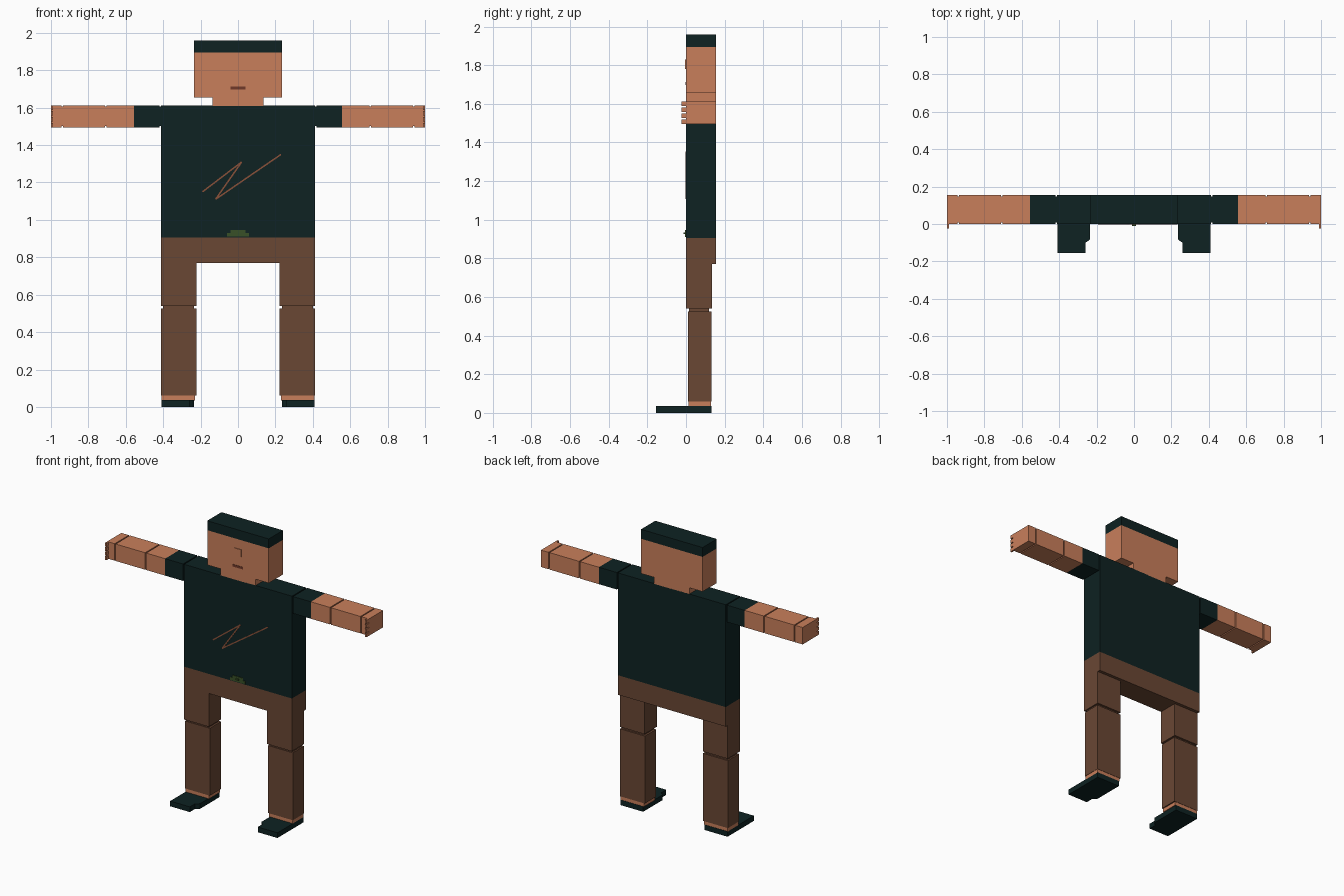
import bpy
import bmesh
from mathutils import Vector

if "Cube" in bpy.data.objects:
    bpy.data.objects.remove(bpy.data.objects["Cube"])


def material(name, rgb):
    m = bpy.data.materials.new(name)
    m.diffuse_color = (*rgb, 1)
    m.use_nodes = True
    m.node_tree.nodes["Principled BSDF"].inputs["Base Color"].default_value = m.diffuse_color
    return m


SKIN = material("skin tan", (0.584, 0.212, 0.105))
DARK = material("dark teal", (0.0044, 0.016, 0.016))
BROWN = material("trouser brown", (0.144, 0.063, 0.034))
LIP = material("lip brown", (0.16, 0.04, 0.022))
GREEN = material("buckle green", (0.04, 0.08, 0.02))
RUST = material("rust orange", (0.25, 0.08, 0.04))


def finish(name, bm, mat):
    bmesh.ops.recalc_face_normals(bm, faces=bm.faces)
    mesh = bpy.data.meshes.new(name)
    bm.to_mesh(mesh)
    bm.free()
    mesh.materials.append(mat)
    obj = bpy.data.objects.new(name, mesh)
    bpy.context.collection.objects.link(obj)
    return obj


def box(name, mat, x, y, z):
    """Box from (min, max) ranges."""
    bm = bmesh.new()
    bmesh.ops.create_cube(bm, size=1)
    for v in bm.verts:
        v.co = [r[0] if c < 0 else r[1] for c, r in zip(v.co, (x, y, z))]
    return finish(name, bm, mat)


def pair(name, mat, x, y, z):
    """The same box on the right and left side."""
    box(name + "_right", mat, x, y, z)
    box(name + "_left", mat, (-x[1], -x[0]), y, z)


def prism(name, mat, outline, z):
    """Plan outline extruded in z, on both sides."""
    for side, s in (("_right", 1), ("_left", -1)):
        bm = bmesh.new()
        face = bm.faces.new([bm.verts.new((s * px, py, z[0])) for px, py in outline])
        ext = bmesh.ops.extrude_face_region(bm, geom=[face])["geom"]
        for v in ext:
            if isinstance(v, bmesh.types.BMVert):
                v.co.z = z[1]
        finish(name + side, bm, mat)


DEPTH = (0, 0.155)

# Head
box("head", SKIN, (-0.235, 0.235), DEPTH, (1.655, 1.895))
box("hair", DARK, (-0.235, 0.235), DEPTH, (1.895, 1.96))
box("neck", SKIN, (-0.135, 0.135), DEPTH, (1.61, 1.655))
box("nose", SKIN, (-0.025, 0.025), (-0.004, 0.002), (1.78, 1.83))
box("mouth", LIP, (-0.04, 0.04), (-0.002, 0.002), (1.697, 1.713))

# Torso and hips
box("shirt", DARK, (-0.412, 0.412), DEPTH, (0.905, 1.612))
box("hips", BROWN, (-0.412, 0.412), DEPTH, (0.77, 0.905))
box("buckle", GREEN, (-0.058, 0.058), (-0.004, 0.002), (0.91, 0.93))
box("buckle_top", GREEN, (-0.04, 0.04), (-0.004, 0.002), (0.93, 0.947))
box("buckle_pin", GREEN, (-0.01, 0.01), (-0.012, 0), (0.925, 0.935))

# Thin zigzag stroke on the chest
zigzag = [(-0.19, 1.15), (0.02, 1.31), (-0.12, 1.11), (0.23, 1.35)]
bm = bmesh.new()
for a, b in zip(zigzag, zigzag[1:]):
    a, b = Vector((a[0], -0.002, a[1])), Vector((b[0], -0.002, b[1]))
    d = (b - a).normalized()
    n = Vector((-d.z, 0, d.x)) * 0.004
    bm.faces.new([bm.verts.new(p) for p in (a - n, b - n, b + n, a + n)])
chest = finish("chest_stroke", bm, RUST)
solid = chest.modifiers.new("thickness", 'SOLIDIFY')
solid.thickness = 0.002
solid.offset = 0

# Arms, with slightly inset joints between the segments
ARM = (1.495, 1.612)
pair("sleeve", DARK, (0.42, 0.557), DEPTH, ARM)
pair("upper_arm", SKIN, (0.557, 0.702), DEPTH, ARM)
pair("forearm", SKIN, (0.71, 0.935), DEPTH, ARM)
pair("hand", SKIN, (0.943, 1.0), DEPTH, ARM)
for joint, mat, x in (("shoulder", DARK, (0.40, 0.43)), ("elbow", SKIN, (0.69, 0.72)),
                      ("wrist", SKIN, (0.925, 0.95))):
    pair(joint, mat, x, (0.007, 0.148), (1.502, 1.605))
for i in range(4):
    z = 1.495 + i * 0.031
    pair(f"finger_{i + 1}", SKIN, (0.988, 1.0), (-0.024, 0.005), (z, z + 0.024))

# Legs and shoes
pair("thigh", BROWN, (0.223, 0.412), (0, 0.134), (0.54, 0.77))
pair("knee", BROWN, (0.235, 0.402), (0.015, 0.12), (0.51, 0.55))
pair("shin", BROWN, (0.222, 0.412), (0.01, 0.132), (0.06, 0.526))
pair("ankle", SKIN, (0.23, 0.41), (0.012, 0.13), (0.035, 0.06))
prism("shoe", DARK, [(0.235, 0.132), (0.41, 0.132), (0.41, -0.155), (0.26, -0.155),
                     (0.26, -0.1), (0.245, -0.09), (0.235, -0.08)], (0, 0.036))
